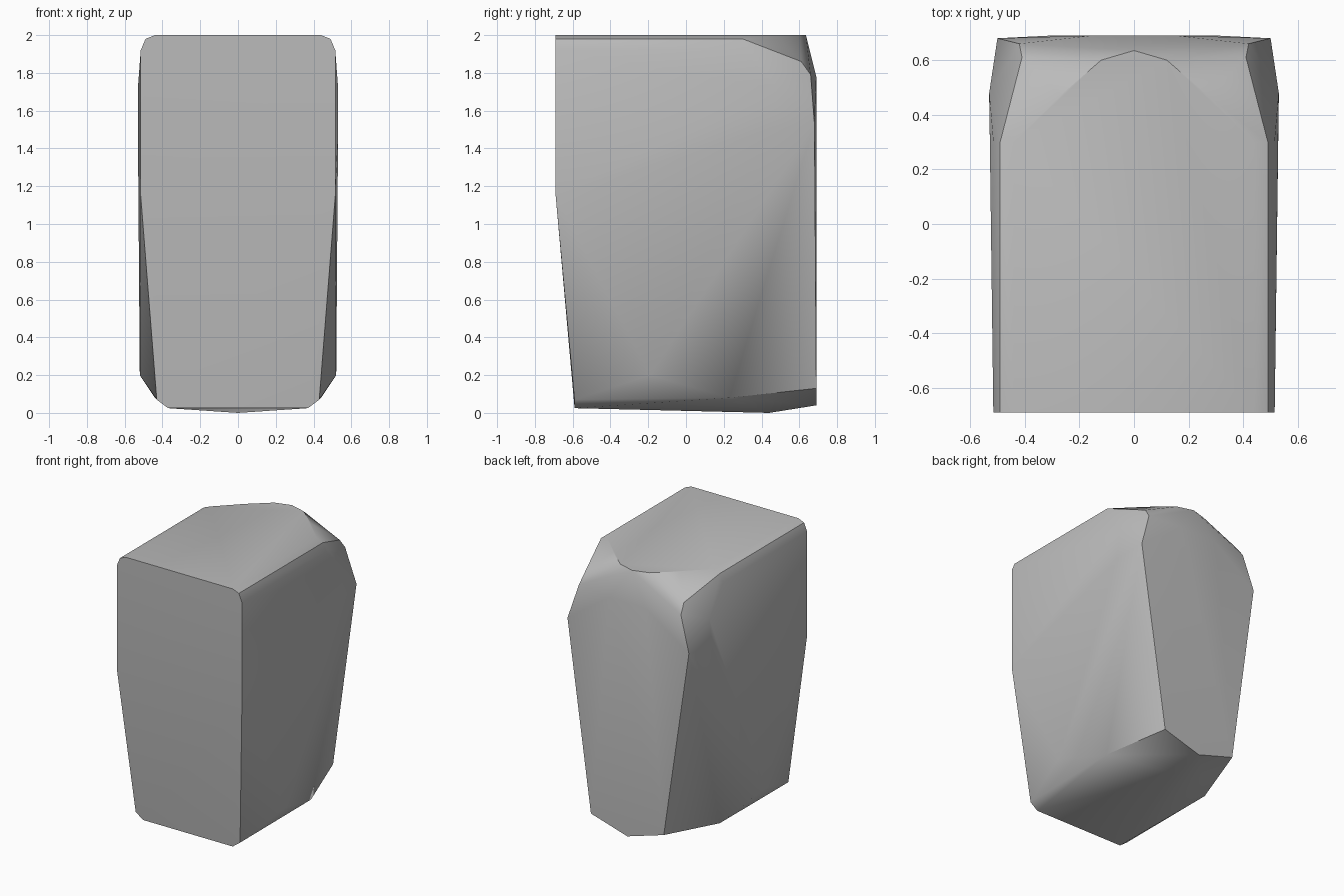
import bpy
import bmesh

# Remove the default object
cube = bpy.data.objects.get("Cube")
if cube:
    bpy.data.objects.remove(cube, do_unlink=True)

# One stone grey for the whole block
stone = bpy.data.materials.new("stone_grey")
stone.use_nodes = True
grey = (0.5, 0.5, 0.5, 1)
stone.diffuse_color = grey
stone.node_tree.nodes["Principled BSDF"].inputs["Base Color"].default_value = grey

FRONT, BACK, TOP = -0.69, 0.69, 2.0

# Rounded shoulder section, carried along both long top edges
shoulder = [(0.44, TOP), (0.49, 1.98), (0.515, 1.92)]
shoulder_ends = (FRONT, 0.3)

# Corner points of one half, grouped by region
front_plate = [(0.515, FRONT, 1.15), (0.43, -0.59, 0.07), (0.37, -0.59, 0.025)]
side_bulge = [(0.53, 0.48, 1.72), (0.53, 0.45, 1.5), (0.52, -0.19, 0.2)]
top_arc = [(0.27, 0.47, TOP), (0.12, 0.6, TOP), (0, 0.635, TOP)]
back_chips = [(0.41, 0.61, 1.86), (0.42, 0.66, 1.79),
              (0.15, BACK, 1.78), (0.5, 0.68, 1.53)]
back_foot = [(0.3, BACK, 0.13), (0.44, 0.23, 0.08), (0, BACK, 0.04)]
underside = [(0, 0.44, 0)]


def mirrored(points):
    """Return the points together with their copies across x = 0."""
    return {(side * x, y, z) for x, y, z in points for side in (-1, 1)}


def hull_object(name, points, material):
    """Wrap the points in a convex skin and merge its flat areas."""
    bm = bmesh.new()
    for point in sorted(points):
        bm.verts.new(point)
    result = bmesh.ops.convex_hull(bm, input=bm.verts[:])
    loose = {g for g in result["geom_interior"] + result["geom_unused"]
             if isinstance(g, bmesh.types.BMVert)}
    bmesh.ops.delete(bm, geom=list(loose), context="VERTS")
    bmesh.ops.dissolve_limit(bm, angle_limit=0.01,
                             verts=bm.verts[:], edges=bm.edges[:])
    bmesh.ops.recalc_face_normals(bm, faces=bm.faces[:])
    mesh = bpy.data.meshes.new(name)
    bm.to_mesh(mesh)
    bm.free()
    mesh.materials.append(material)
    obj = bpy.data.objects.new(name, mesh)
    bpy.context.collection.objects.link(obj)
    return obj


# Chipped stone block
half = [(x, y, z) for y in shoulder_ends for x, z in shoulder]
for region in (front_plate, side_bulge, top_arc, back_chips, back_foot, underside):
    half += region
block = hull_object("stone_block", mirrored(half), stone)

# Soft shading over gentle facets, sharp main edges
bpy.ops.object.select_all(action="DESELECT")
block.select_set(True)
bpy.context.view_layer.objects.active = block
bpy.ops.object.shade_smooth_by_angle(angle=0.6)
